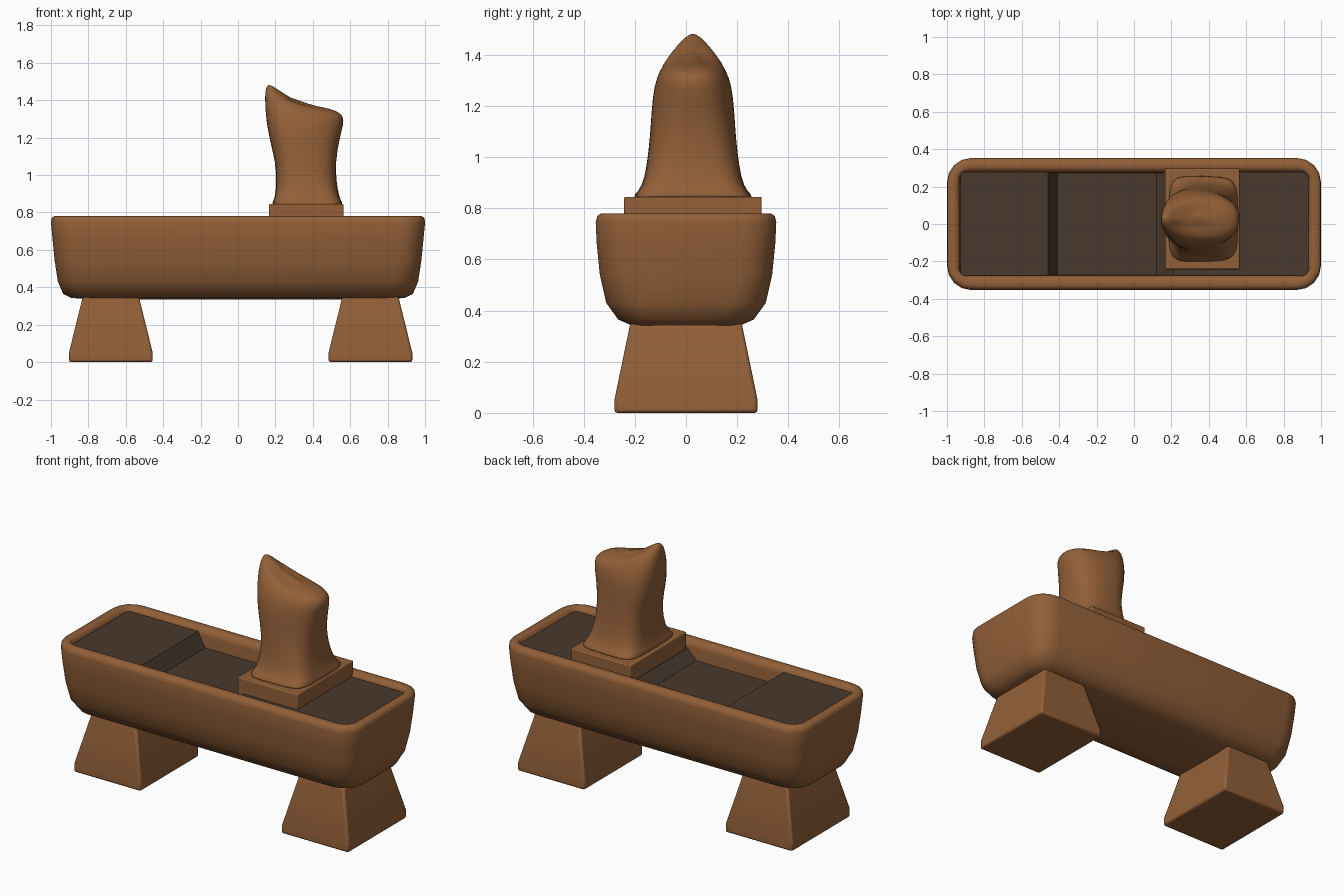
import bpy, bmesh
from math import cos, sin, pi, copysign, radians

cube = bpy.data.objects.get("Cube")
if cube:
    bpy.data.objects.remove(cube, do_unlink=True)


def material(name, rgb):
    m = bpy.data.materials.new(name)
    m.use_nodes = True
    m.diffuse_color = (*rgb, 1)
    m.node_tree.nodes["Principled BSDF"].inputs["Base Color"].default_value = (*rgb, 1)
    return m


BROWN = material("warm brown", (0.29, 0.117, 0.04))
DARK = material("dark brown", (0.066, 0.042, 0.026))


def loft(name, rings, mat, cap_start=True, cap_end=True, bevel=0, subdiv=0, angle=40):
    """Skin a list of equal-length point rings."""
    bm = bmesh.new()
    loops = [[bm.verts.new(p) for p in ring] for ring in rings]
    n = len(loops[0])
    for a, b in zip(loops, loops[1:]):
        for i in range(n):
            j = (i + 1) % n
            bm.faces.new((a[i], a[j], b[j], b[i]))
    if cap_start:
        bm.faces.new(loops[0][::-1])
    if cap_end:
        bm.faces.new(loops[-1])
    mesh = bpy.data.meshes.new(name)
    bm.to_mesh(mesh)
    bm.free()
    mesh.materials.append(mat)
    ob = bpy.data.objects.new(name, mesh)
    bpy.context.collection.objects.link(ob)
    if bevel:
        mod = ob.modifiers.new("soft edges", "BEVEL")
        mod.width, mod.segments = bevel, 2
    if subdiv:
        ob.modifiers.new("smooth", "SUBSURF").levels = subdiv
        ob.modifiers["smooth"].render_levels = subdiv
    bpy.ops.object.select_all(action="DESELECT")
    ob.select_set(True)
    bpy.context.view_layer.objects.active = ob
    bpy.ops.object.shade_smooth_by_angle(angle=radians(angle))
    return ob


def rounded_rect(z, hx, hy, r, cx=0, cy=0, steps=5):
    ring = []
    for k, (sx, sy) in enumerate([(1, 1), (-1, 1), (-1, -1), (1, -1)]):
        for i in range(steps):
            a = (k + i / (steps - 1)) * pi / 2
            ring.append((cx + sx * (hx - r) + r * cos(a), cy + sy * (hy - r) + r * sin(a), z))
    return ring


def rect(z, x0, x1, y0, y1):
    return [(x1, y1, z), (x0, y1, z), (x0, y0, z), (x1, y0, z)]


# Trough shell: rounded hull, soft rim and inner wall (z, half x, half y, corner radius)
hull = [(0.335, 0.78, 0.14, 0.08), (0.343, 0.89, 0.215, 0.1), (0.365, 0.935, 0.265, 0.12),
        (0.43, 0.963, 0.312, 0.13), (0.54, 0.98, 0.337, 0.13), (0.66, 0.992, 0.349, 0.13),
        (0.745, 1.0, 0.353, 0.13), (0.77, 0.997, 0.347, 0.125), (0.78, 0.983, 0.332, 0.115),
        (0.78, 0.955, 0.302, 0.08), (0.77, 0.937, 0.283, 0.05), (0.74, 0.93, 0.275, 0.03),
        (0.62, 0.925, 0.272, 0.03)]
loft("trough", [rounded_rect(*h) for h in hull], BROWN, angle=60)

# Stepped floor: high at both ends, sunk between
steps = [(-0.928, 0.755), (-0.46, 0.755), (-0.41, 0.67), (0.12, 0.67), (0.21, 0.755), (0.932, 0.755)]
outline = steps + [(0.932, 0.6), (-0.928, 0.6)]
loft("trough_floor", [[(x, y, z) for x, z in outline] for y in (-0.275, 0.277)], DARK, angle=10)

# Tapered feet
for name, cx in (("right_foot", -0.68), ("left_foot", 0.708)):
    sizes = [(0, 0.224, 0.28), (0.05, 0.224, 0.28), (0.35, 0.15, 0.218)]
    loft(name, [rect(z, cx - w, cx + w, -d, d) for z, w, d in sizes], BROWN, bevel=0.012)

# Plate under the horn
loft("horn_plate", [rect(z, 0.165, 0.565, -0.242, 0.296) for z in (0.74, 0.845)], BROWN, bevel=0.006)


def horn_ring(x0, x1, z0, z1, h0, h1, power, n=24):
    """Superellipse whose height and width change from the -x to the +x side."""
    ring = []
    for i in range(n):
        a = 2 * pi * i / n
        c, s = cos(a), sin(a)
        u = (1 + copysign(abs(c) ** (2 / power), c)) / 2
        half = h0 + (h1 - h0) * u
        y = 0.027 + half * copysign(abs(s) ** (2 / power), s)
        ring.append((x0 + (x1 - x0) * u, y, z1 + (z0 - z1) * (1 - u) ** 2.2))
    return ring


# Horn: flared base, waist and a raised lip on the -x side
horn = [(0.178, 0.565, 0.835, 0.835, 0.25, 0.24, 5), (0.182, 0.558, 0.85, 0.85, 0.235, 0.225, 5),
        (0.198, 0.542, 0.885, 0.885, 0.203, 0.195, 4), (0.205, 0.527, 0.96, 0.96, 0.189, 0.175, 3.2),
        (0.2, 0.522, 1.07, 1.07, 0.181, 0.155, 2.8), (0.167, 0.543, 1.19, 1.19, 0.18, 0.14, 2.6),
        (0.15, 0.565, 1.29, 1.27, 0.172, 0.13, 2.5), (0.143, 0.567, 1.38, 1.315, 0.14, 0.122, 2.5),
        (0.143, 0.53, 1.45, 1.345, 0.1, 0.105, 2.4), (0.155, 0.46, 1.485, 1.362, 0.065, 0.075, 2.2),
        (0.175, 0.38, 1.487, 1.376, 0.03, 0.035, 2)]
loft("horn", [horn_ring(*h) for h in horn], BROWN, subdiv=1, angle=70)
